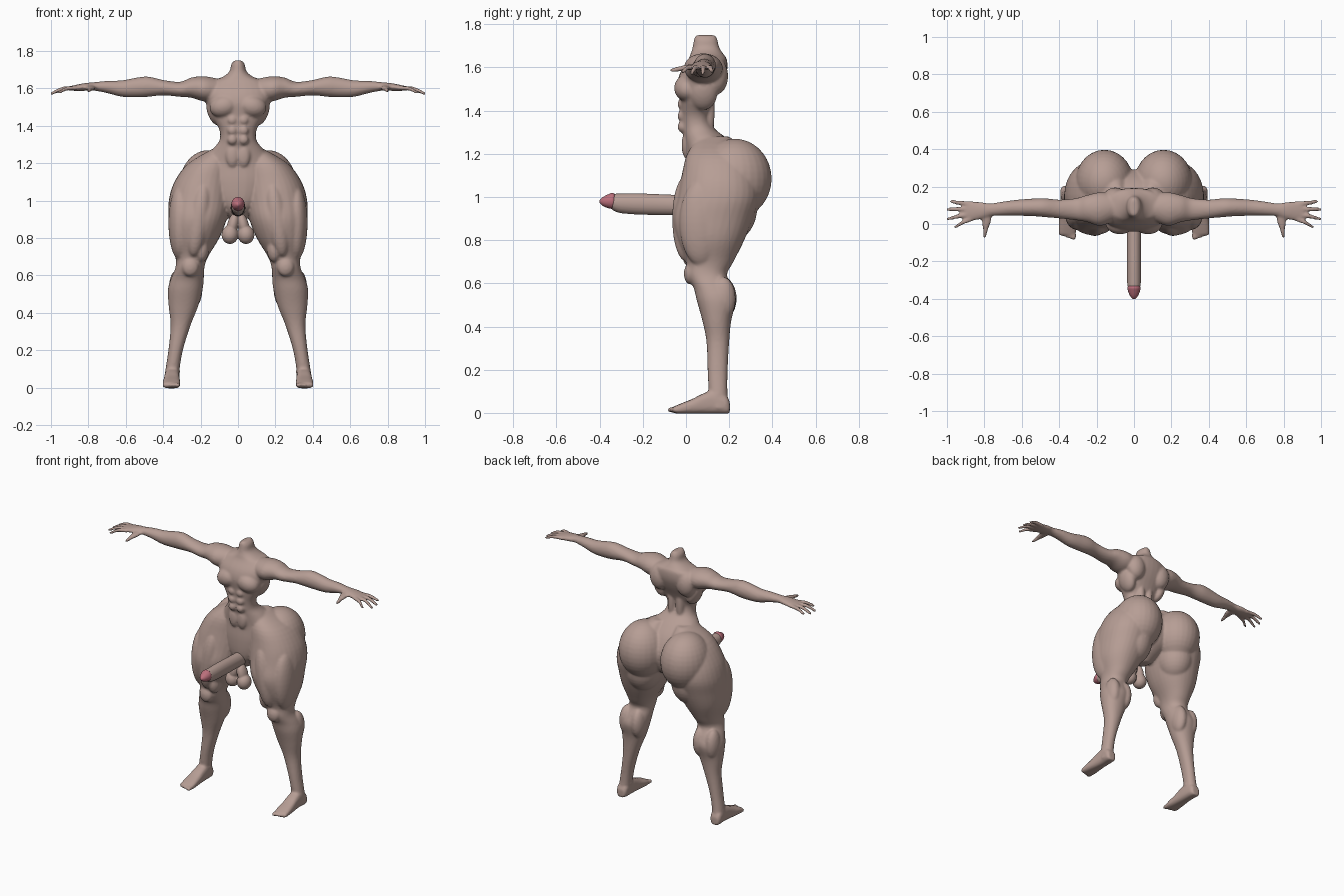
import bpy, bmesh, math
from mathutils import Vector, Matrix, Euler


def material(name, rgb):
    m = bpy.data.materials.new(name)
    m.diffuse_color = (*rgb, 1)
    return m


SKIN = material("skin", (0.47, 0.34, 0.30))
PINK = material("pink", (0.50, 0.16, 0.20))


def spline(rows, steps):
    """Catmull-Rom interpolation through rows of equal length."""
    pts, out = [Vector(r) for r in rows], []
    for i in range(len(pts) - 1):
        a, b, c, d = pts[max(i - 1, 0)], pts[i], pts[i + 1], pts[min(i + 2, len(pts) - 1)]
        for s in range(steps):
            t = s / steps
            out.append(0.5 * (2 * b + (c - a) * t + (2 * a - 5 * b + 4 * c - d) * t * t
                              + (3 * b - a - 3 * c + d) * t ** 3))
    return out + [pts[-1]]


def loft(bm, rows, axis, sign=1, power=2.0, steps=4, n=32):
    """rows: (position on axis, u min, u max, v min, v max)."""
    rings = []
    for w, u0, u1, v0, v1 in spline(rows, steps):
        ring = []
        for k in range(n):
            a = 2 * math.pi * k / n
            c, s = math.cos(a), math.sin(a)
            u = (u0 + u1) / 2 + (u1 - u0) / 2 * math.copysign(abs(c) ** (2 / power), c)
            v = (v0 + v1) / 2 + (v1 - v0) / 2 * math.copysign(abs(s) ** (2 / power), s)
            p = {'x': (w, u, v), 'y': (u, w, v), 'z': (u, v, w)}[axis]
            ring.append(bm.verts.new((p[0] * sign, p[1], p[2])))
        rings.append(ring)
    for a, b in zip(rings, rings[1:]):
        for k in range(n):
            bm.faces.new((a[k], a[(k + 1) % n], b[(k + 1) % n], b[k]))
    bm.faces.new(rings[0])
    bm.faces.new(rings[-1])


def blob(bm, c, r, sign=1, rot=(0, 0, 0)):
    """Ellipsoid muscle, mirrored when sign is -1."""
    e = Euler((rot[0], rot[1] * sign, rot[2] * sign))
    m = Matrix.Translation((c[0] * sign, c[1], c[2])) @ e.to_matrix().to_4x4() @ Matrix.Diagonal((*r, 1))
    bmesh.ops.create_uvsphere(bm, u_segments=28, v_segments=18, radius=1, matrix=m)


def finish(name, bm, mat, voxel, smooth):
    bmesh.ops.recalc_face_normals(bm, faces=bm.faces)
    me = bpy.data.meshes.new(name)
    bm.to_mesh(me)
    bm.free()
    me.materials.append(mat)
    me.shade_smooth()
    ob = bpy.data.objects.new(name, me)
    bpy.context.collection.objects.link(ob)
    r = ob.modifiers.new("fuse", 'REMESH')
    r.mode, r.voxel_size, r.use_smooth_shade = 'VOXEL', voxel, True
    s = ob.modifiers.new("soften", 'SMOOTH')
    s.factor, s.iterations = 0.5, smooth
    return ob


body = bmesh.new()

# Torso and neck
loft(body, [(0.89, -.03, .03, .06, .14), (0.94, -.08, .08, .02, .22), (1.0, -.14, .14, 0, .27),
            (1.1, -.19, .19, -.005, .29), (1.2, -.19, .19, 0, .25), (1.27, -.14, .14, -.01, .19),
            (1.32, -.10, .10, -.02, .13), (1.38, -.10, .10, -.025, .11), (1.45, -.14, .14, -.03, .135),
            (1.52, -.165, .165, -.04, .17), (1.58, -.18, .18, -.025, .19), (1.635, -.15, .15, .01, .19),
            (1.66, -.085, .085, .02, .175), (1.69, -.046, .046, .03, .155),
            (1.73, -.036, .036, .037, .145), (1.75, -.018, .018, .045, .135)], 'z', power=2.2)

thigh_and_shin = [(1.28, .05, .13, .06, .20), (1.2, .03, .265, .005, .30), (1.1, .03, .34, -.02, .33),
                  (1.0, .035, .37, -.04, .34), (0.9, .06, .372, -.06, .31), (0.8, .10, .365, -.04, .27),
                  (0.7, .16, .335, 0, .22), (0.64, .18, .335, 0.005, .19), (0.58, .183, .36, .035, .215),
                  (0.52, .19, .375, .05, .232), (0.43, .215, .37, .075, .21), (0.33, .255, .36, .095, .20),
                  (0.2, .295, .372, .10, .193), (0.1, .312, .387, .105, .192), (0.02, .318, .395, .11, .198)]

arm = [(0.10, .02, .16, 1.53, 1.65), (0.18, -.01, .17, 1.53, 1.665), (0.25, .01, .155, 1.55, 1.658),
       (0.31, .02, .138, 1.555, 1.635), (0.40, .03, .13, 1.563, 1.645), (0.48, .037, .138, 1.555, 1.663),
       (0.54, .042, .136, 1.552, 1.658), (0.62, .044, .13, 1.555, 1.643), (0.70, .045, .12, 1.575, 1.64),
       (0.77, .042, .11, 1.588, 1.633), (0.82, .025, .118, 1.587, 1.628), (0.88, .018, .122, 1.587, 1.616),
       (0.905, .025, .118, 1.59, 1.61)]

foot = [(.203, .33, .38, .0, .05), (.185, .318, .392, -.004, .08), (.13, .313, .392, -.004, .105),
        (.08, .312, .395, -.004, .09), (.03, .31, .40, -.004, .065), (-.02, .308, .403, -.004, .045),
        (-.055, .312, .402, -.002, .03)]

# Fingers: knuckle y, tip x, tip y, tip z
fingers = [(.107, .985, .12, 1.582), (.081, 1.004, .078, 1.575), (.055, 1.004, .028, 1.575),
           (.030, .965, -.015, 1.58)]

for s in (1, -1):
    loft(body, thigh_and_shin, 'z', s, 2.15)
    loft(body, arm, 'x', s)
    loft(body, foot, 'y', s, 2.8)
    # Toes
    for k in range(5):
        big = .013 if k == 0 else .0095
        blob(body, (.322 + k * .018, -.062 + .006 * k, .014), (big, .026, .013), s)
    for ky, tx, ty, tz in fingers:
        mx, my = (.87 + tx) / 2, (ky + ty) / 2
        loft(body, [(.86, ky - .013, ky + .013, 1.59, 1.613), (mx, my - .012, my + .012, 1.587, 1.61),
                    (tx - .012, ty - .01, ty + .01, tz - .009, tz + .009),
                    (tx, ty - .004, ty + .004, tz - .004, tz + .004)], 'x', s, n=14)
    # Thumb
    loft(body, [(.07, .76, .82, 1.59, 1.62), (.02, .762, .815, 1.588, 1.615),
                (-.03, .78, .808, 1.582, 1.606), (-.065, .79, .808, 1.577, 1.597),
                (-.075, .796, .804, 1.582, 1.59)], 'y', s, n=14)
    # Buttock
    blob(body, (.158, .225, 1.085), (.155, .172, .185), s)
    blob(body, (.175, .20, .95), (.12, .13, .16), s)
    # Chest, shoulder, shoulder blade, flank and spine muscles
    blob(body, (.075, .005, 1.505), (.078, .06, .06), s, (0, .25, 0))
    blob(body, (.20, .08, 1.61), (.07, .075, .055), s)
    blob(body, (.10, .14, 1.56), (.065, .055, .085), s)
    blob(body, (.125, .08, 1.48), (.04, .065, .08), s, (0, .3, 0))
    blob(body, (.032, .105, 1.40), (.026, .028, .14), s)
    # Abdominals
    for z in (1.43, 1.375, 1.325):
        blob(body, (.03, -.012, z), (.028, .028, .028), s)
    blob(body, (.03, .0, 1.24), (.035, .02, .06), s)
    # Thigh muscles, kneecap, calf heads, ankle
    blob(body, (.21, .0, .90), (.06, .064, .20), s, (0, -.15, 0))
    blob(body, (.31, .07, .88), (.062, .10, .20), s)
    blob(body, (.195, .03, .74), (.04, .05, .07), s)
    blob(body, (.255, .02, .645), (.045, .03, .05), s)
    blob(body, (.235, .17, .53), (.045, .065, .10), s)
    blob(body, (.325, .17, .53), (.045, .06, .10), s)
    blob(body, (.35, .145, .085), (.042, .02, .022), s)

finish("body", body, SKIN, 0.008, 3)

# Shaft
shaft = bmesh.new()
loft(shaft, [(.04, -.04, .04, .915, 1.005), (-.05, -.038, .038, .915, 1.01), (-.2, -.038, .038, .918, 1.016),
             (-.3, -.037, .037, .925, 1.016), (-.335, -.034, .034, .937, 1.014),
             (-.345, -.026, .026, .945, 1.005)], 'y')
finish("shaft", shaft, SKIN, 0.005, 3)

# Glans
glans = bmesh.new()
loft(glans, [(-.325, -.024, .024, .955, 1.005), (-.338, -.035, .035, .945, 1.02),
             (-.36, -.032, .032, .948, 1.013), (-.385, -.021, .021, .958, 1.0),
             (-.402, -.006, .006, .973, .985)], 'y')
finish("glans", glans, PINK, 0.004, 2)

# Scrotum
sac = bmesh.new()
for s in (1, -1):
    blob(sac, (.043, .005, .818), (.045, .048, .05), s)
    blob(sac, (.028, .01, .87), (.03, .04, .065), s, (0, -.25, 0))
finish("scrotum", sac, SKIN, 0.005, 3)
